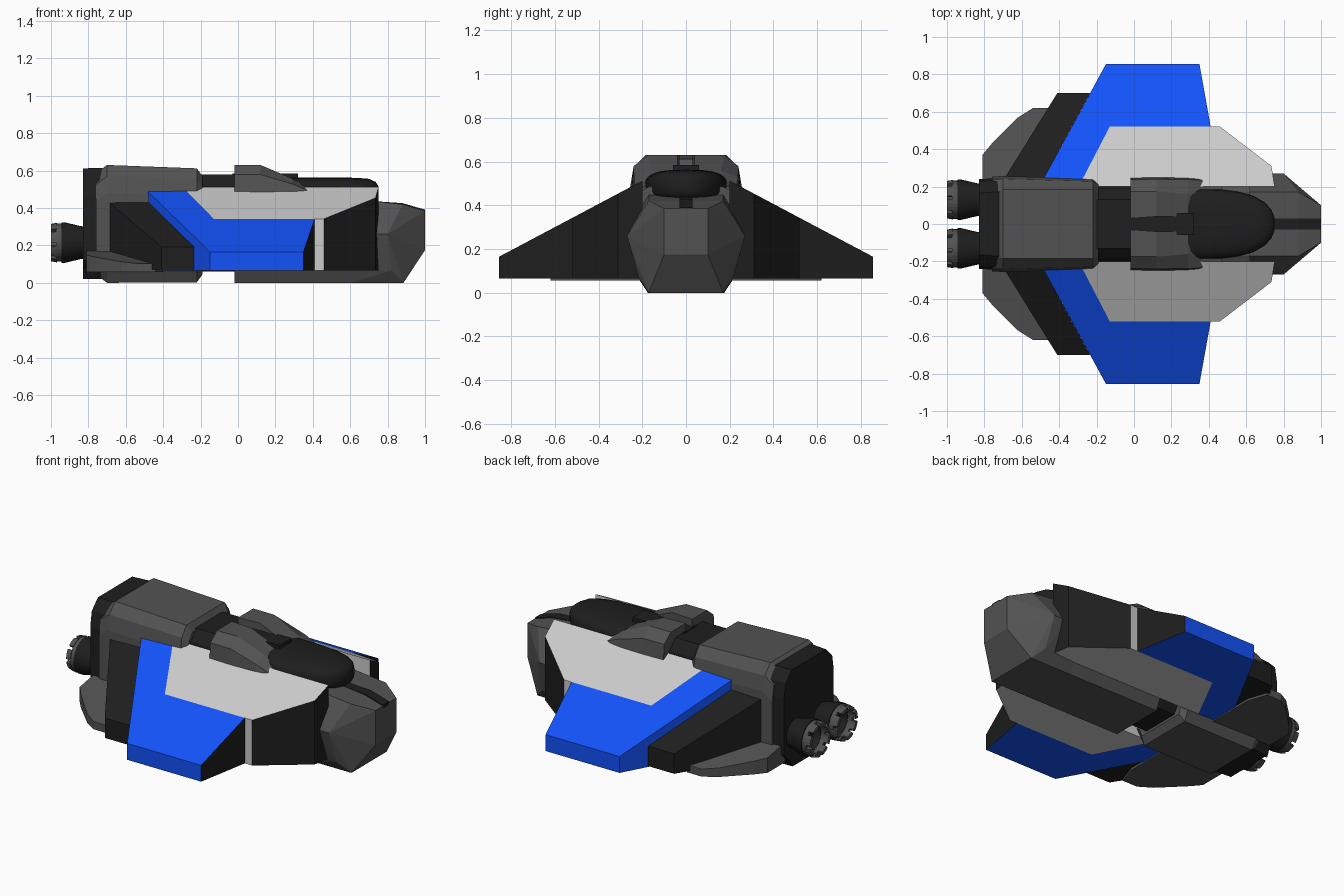
import bpy, bmesh
from math import sin, cos, pi, radians

if "Cube" in bpy.data.objects:
    bpy.data.objects.remove(bpy.data.objects["Cube"])


def material(name, r, g, b):
    m = bpy.data.materials.new(name)
    m.diffuse_color = (r, g, b, 1)
    m.use_nodes = True
    m.node_tree.nodes["Principled BSDF"].inputs["Base Color"].default_value = m.diffuse_color
    return m


GREY = material("hull_grey", .085, .085, .085)
BLACK = material("black", .013, .013, .013)
WHITE = material("panel_white", .6, .6, .6)
BLUE = material("panel_blue", .006, .085, .95)


def finish(name, bm, mats, mirror=False, smooth=False):
    bmesh.ops.recalc_face_normals(bm, faces=bm.faces[:])
    me = bpy.data.meshes.new(name)
    bm.to_mesh(me)
    bm.free()
    for m in mats:
        me.materials.append(m)
    ob = bpy.data.objects.new(name, me)
    bpy.context.collection.objects.link(ob)
    if mirror:
        mod = ob.modifiers.new("mirror", 'MIRROR')
        mod.use_axis = (False, True, False)
        mod.use_mirror_merge = False
    if smooth:
        bpy.ops.object.select_all(action='DESELECT')
        bpy.context.view_layer.objects.active = ob
        ob.select_set(True)
        bpy.ops.object.shade_smooth_by_angle(angle=radians(35))
    return ob


def loft(name, rings, mat, **kw):
    """Skin closed rings of equal length and cap both ends."""
    bm = bmesh.new()
    vs = [[bm.verts.new(p) for p in r] for r in rings]
    n = len(vs[0])
    for a, b in zip(vs, vs[1:]):
        for i in range(n):
            j = (i + 1) % n
            bm.faces.new((a[i], a[j], b[j], b[i]))
    bm.faces.new(vs[0])
    bm.faces.new(vs[-1])
    return finish(name, bm, [mat], **kw)


def slab(name, outline, bottom, top, mat, dark_edges=()):
    """Mirrored prism with a sloped top; chosen side faces are black."""
    bm = bmesh.new()
    lo = [bm.verts.new((x, y, bottom)) for x, y in outline]
    hi = [bm.verts.new((x, y, top(y))) for x, y in outline]
    n = len(outline)
    bm.faces.new(lo)
    bm.faces.new(hi)
    for i in range(n):
        j = (i + 1) % n
        f = bm.faces.new((lo[i], lo[j], hi[j], hi[i]))
        f.material_index = 1 if i in dark_edges else 0
    return finish(name, bm, [mat, BLACK], mirror=True)


def section(x, w, top_w, zt, zb, drop=.06):
    """Symmetrical chamfered hull cross-section."""
    half = [(top_w, zt), (w - .015, zt - drop), (w, zt - drop - .09),
            (w, .12), (w - .045, zb + .055), (top_w - .01, zb)]
    return [(x, y, z) for y, z in half] + [(x, -y, z) for y, z in reversed(half)]


def box(name, x0, x1, w, z0, z1, mat):
    ring = lambda x: [(x, -w, z0), (x, w, z0), (x, w, z1), (x, -w, z1)]
    return loft(name, [ring(x0), ring(x1)], mat)


# Rear hull, black tail block and the recessed core joining the two hulls
loft("rear_hull", [section(-.76, .254, .165, .585, .045), section(-.70, .256, .185, .63, 0),
                   section(-.22, .243, .185, .612, .003), section(-.19, .225, .17, .57, .045)], GREY)
loft("tail_block", [section(-.83, .24, .165, .612, .02), section(-.68, .247, .175, .615, .02)], BLACK)
loft("core", [section(-.75, .2, .13, .58, .06), section(.03, .2, .13, .58, .06)], BLACK)

# Lower front hull and faceted nose
half = [(.17, 0), (.2, .065), (.2, .47), (.17, .485)]
ring = [(y, z) for y, z in half] + [(-y, z) for y, z in reversed(half)]
loft("front_hull", [[(x, y, z) for y, z in ring] for x in (-.02, .62)], GREY)
bm = bmesh.new()
for x, y, z in [(1, .1, .385), (1, .1, .175), (.88, .17, .42), (.885, .17, 0),
                (.80, .27, .26), (.70, .27, .26), (.60, .17, .45), (.60, .17, 0),
                (.60, .2, .065), (.60, .2, .4), (.82, .215, .065)]:
    for s in (1, -1):
        bm.verts.new((x, s * y, z))
bmesh.ops.convex_hull(bm, input=bm.verts[:])
bmesh.ops.dissolve_limit(bm, angle_limit=.01, verts=bm.verts[:], edges=bm.edges[:])
finish("nose", bm, [GREY])

# Black strip down the middle of the nose
prof = [(.62, .38), (.62, .46), (.75, .435), (.88, .426), (1.0, .391), (1.0, .37)]
loft("nose_strip", [[(x, y, z) for x, z in prof] for y in (-.03, .03)], BLACK)

# Shoulder cowls either side of the spine, sloping down around the canopy
cowl = []
for x, yi, yt, yo, zt in [(-.02, .03, .175, .248, .63), (.12, .04, .175, .25, .63),
                          (.29, .04, .16, .248, .558), (.37, .06, .17, .242, .51),
                          (.47, .12, .18, .225, .488)]:
    zs = zt - .3 * (zt - .46)
    cowl.append([(x, yi, .44), (x, yi, zt), (x, yt, zt), (x, yo - .01, zs),
                 (x, yo, .47), (x, yo - .02, .44)])
loft("shoulder_cowl", cowl, GREY, mirror=True)
box("spine", -.03, .32, .06, .45, .585, BLACK)

# Canopy: flattened rounded pod with a tapering front
canopy = []
for x, w, h in [(.29, .19, .075), (.46, .185, .075), (.56, .172, .075), (.64, .15, .073),
                (.70, .115, .068), (.735, .075, .052), (.75, .04, .03)]:
    r = []
    for k in range(24):
        c, s = cos(k * pi / 12), sin(k * pi / 12)
        r.append((x, w * abs(c) ** .7 * (1 if c > 0 else -1),
                  .488 + h * abs(s) ** .7 * (1 if s > 0 else -1)))
    canopy.append(r)
loft("canopy", canopy, BLACK, smooth=True)

# Wings: white inner panel, blue outer panel, lower black trailing panel


def wing_top(y):
    return .165 + .53 * (.855 - y)


slab("wing_white_panel", [(-.296, .2), (-.13, .52), (.46, .52), (.735, .31), (.752, .2)],
     .065, wing_top, WHITE, (2, 3))
slab("wing_blue_panel", [(-.507, .2), (-.15, .855), (.35, .855), (.41, .52), (-.13, .52), (-.296, .2)],
     .065, wing_top, BLUE, (2,))
slab("wing_trailing_panel", [(-.72, .2), (-.41, .70), (-.235, .70), (-.507, .2)],
     .07, lambda y: wing_top(y) - .055, BLACK)

# Low rear stabiliser fins
slab("rear_fin", [(-.81, .2), (-.81, .37), (-.76, .43), (-.70, .49), (-.62, .57), (-.54, .62),
                  (-.44, .62), (-.40, .5), (-.40, .2)],
     .057, lambda y: .175 - .18 * (y - .22), GREY)

# Twin engines: flared black housing and notched exhaust ring
N = 32


def circle(x, r):
    return [(x, .13 + r * cos(2 * pi * k / N), .215 + r * sin(2 * pi * k / N)) for k in range(N)]


loft("engine_housing", [circle(-.80, .085), circle(-.84, .088), circle(-.925, .108),
                        circle(-.945, .108), circle(-.945, .08), circle(-.90, .07)],
     BLACK, mirror=True, smooth=True)
bm = bmesh.new()
prof = [(-.935, .082), (-.935, .102), (-.972, .102), (-.972, .082)]
rings = [[bm.verts.new(p) for p in circle(x, r)] for x, r in prof]
for i in range(4):
    a, b = rings[i], rings[(i + 1) % 4]
    for k in range(N):
        j = (k + 1) % N
        bm.faces.new((a[k], a[j], b[j], b[k]))
# Eight petals extruded from the rim, leaving a notch between each pair
for p in range(8):
    cols = [(p * 4 + q) % N for q in range(4)]
    loops = [[bm.verts.new(circle(x, r)[k]) for k in cols]
             for x, r in [(-.968, .08), (-.968, .106), (-1.0, .1), (-1.0, .08)]]
    for i in range(4):
        a, b = loops[i], loops[(i + 1) % 4]
        for k in range(3):
            bm.faces.new((a[k], a[k + 1], b[k + 1], b[k]))
    for k in (0, 3):
        bm.faces.new([l[k] for l in loops])
finish("exhaust_ring", bm, [GREY], mirror=True)
